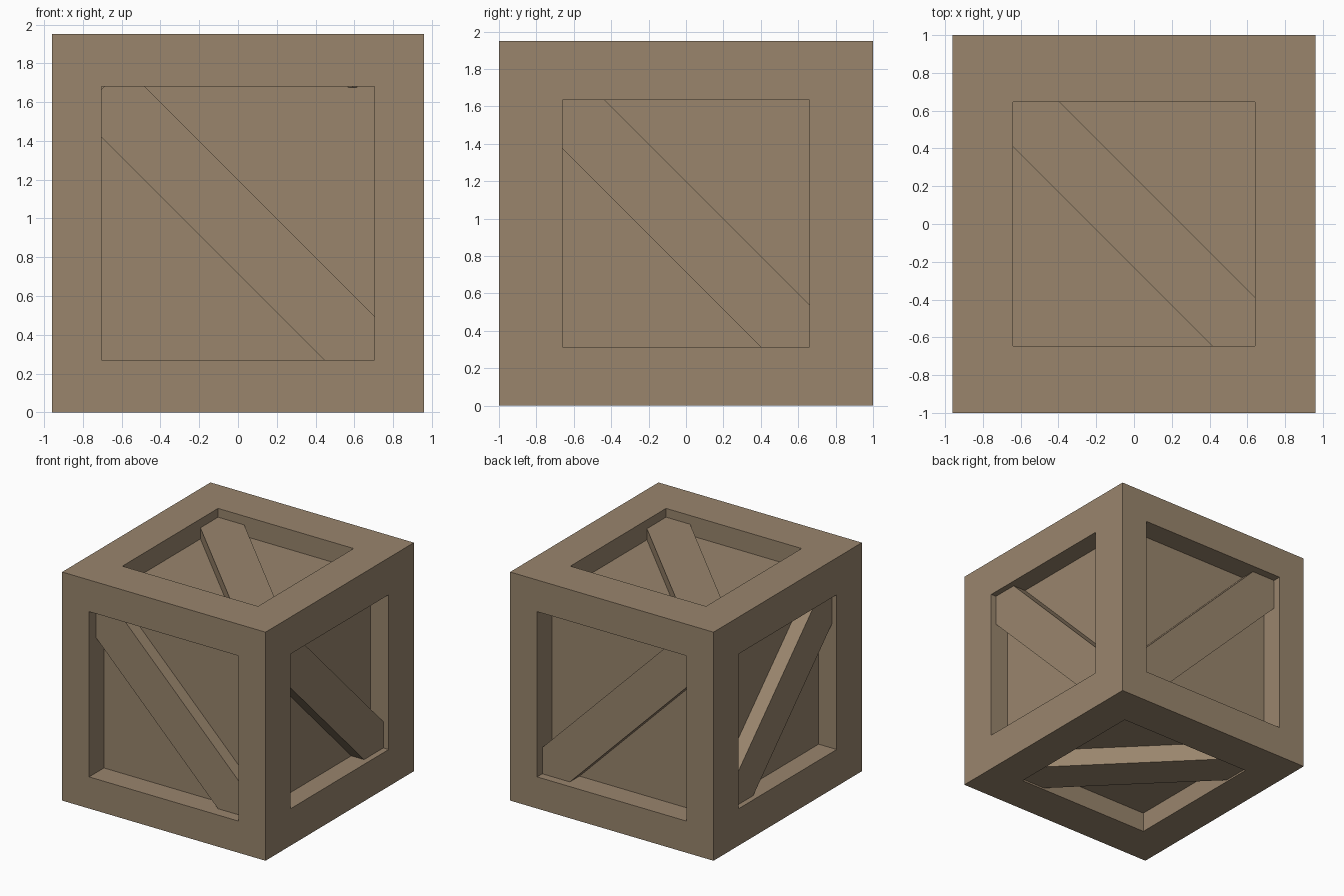
import bpy, bmesh
from mathutils import Vector, Matrix

old = bpy.data.objects.get("Cube")
if old:
    bpy.data.objects.remove(old, do_unlink=True)

wood = bpy.data.materials.new("brown_wood")
wood.use_nodes = True
colour = (0.32, 0.235, 0.152, 1)
wood.diffuse_color = colour
wood.node_tree.nodes["Principled BSDF"].inputs["Base Color"].default_value = colour

HALF = Vector((0.96, 1.0, 0.975))
CENTRE = Vector((0, 0, HALF.z))
# half size of the opening and its depth, by the axis each face looks along
OPENING = [Vector((0, 0.66, 0.66)), Vector((0.705, 0, 0.705)), Vector((0.64, 0.645, 0))]
DEPTH = [0.17, 0.2, 0.17]


def add_object(name, bm, matrix):
    mesh = bpy.data.meshes.new(name)
    bmesh.ops.recalc_face_normals(bm, faces=bm.faces)
    bm.to_mesh(mesh)
    bm.free()
    mesh.materials.append(wood)
    obj = bpy.data.objects.new(name, mesh)
    obj.matrix_world = matrix
    bpy.context.collection.objects.link(obj)


def box(size):
    bm = bmesh.new()
    bmesh.ops.create_cube(bm, size=1)
    bmesh.ops.scale(bm, vec=size, verts=bm.verts)
    return bm


# Crate body: every side gets a wide border around a sunken panel
bm = box(HALF * 2)
for face in list(bm.faces):
    face.normal_update()
    normal = face.normal.copy()
    axis = max(range(3), key=lambda i: abs(normal[i]))
    bmesh.ops.inset_individual(bm, faces=[face], thickness=0.2)
    for v in face.verts:
        for i in range(3):
            if i != axis:
                v.co[i] = OPENING[axis][i] * (1 if v.co[i] > 0 else -1)
    panel = bmesh.ops.extrude_discrete_faces(bm, faces=[face])["faces"][0]
    bmesh.ops.translate(bm, vec=-normal * DEPTH[axis], verts=panel.verts)
add_object("crate_frame", bm, Matrix.Translation(CENTRE))

# Diagonal braces: (name, axis, outward sign, depth below the border)
BRACES = [
    ("right_brace", 0, -1, 0.045), ("left_brace", 0, 1, 0.05),
    ("front_brace", 1, -1, 0.095), ("back_brace", 1, 1, 0.07),
    ("bottom_brace", 2, -1, 0.015), ("top_brace", 2, 1, 0.075),
]
LENGTH, WIDTH, THICK = 2.0, 0.343, 0.2
for name, axis, sign, depth in BRACES:
    a, b = [i for i in range(3) if i != axis]
    u, v = Vector(), Vector()
    u[a], u[b] = 1, -1
    v[a], v[b] = 1, 1
    u.normalize()
    v.normalize()
    matrix = Matrix((u, v, u.cross(v))).transposed().to_4x4()
    position = CENTRE.copy()
    position[axis] += sign * (HALF[axis] - depth - THICK / 2)
    if axis != 2:
        position.z -= 0.018
    else:
        position += Vector((0.005, 0.005, 0))
    matrix.translation = position
    add_object(name, box((LENGTH, WIDTH, THICK)), matrix)
